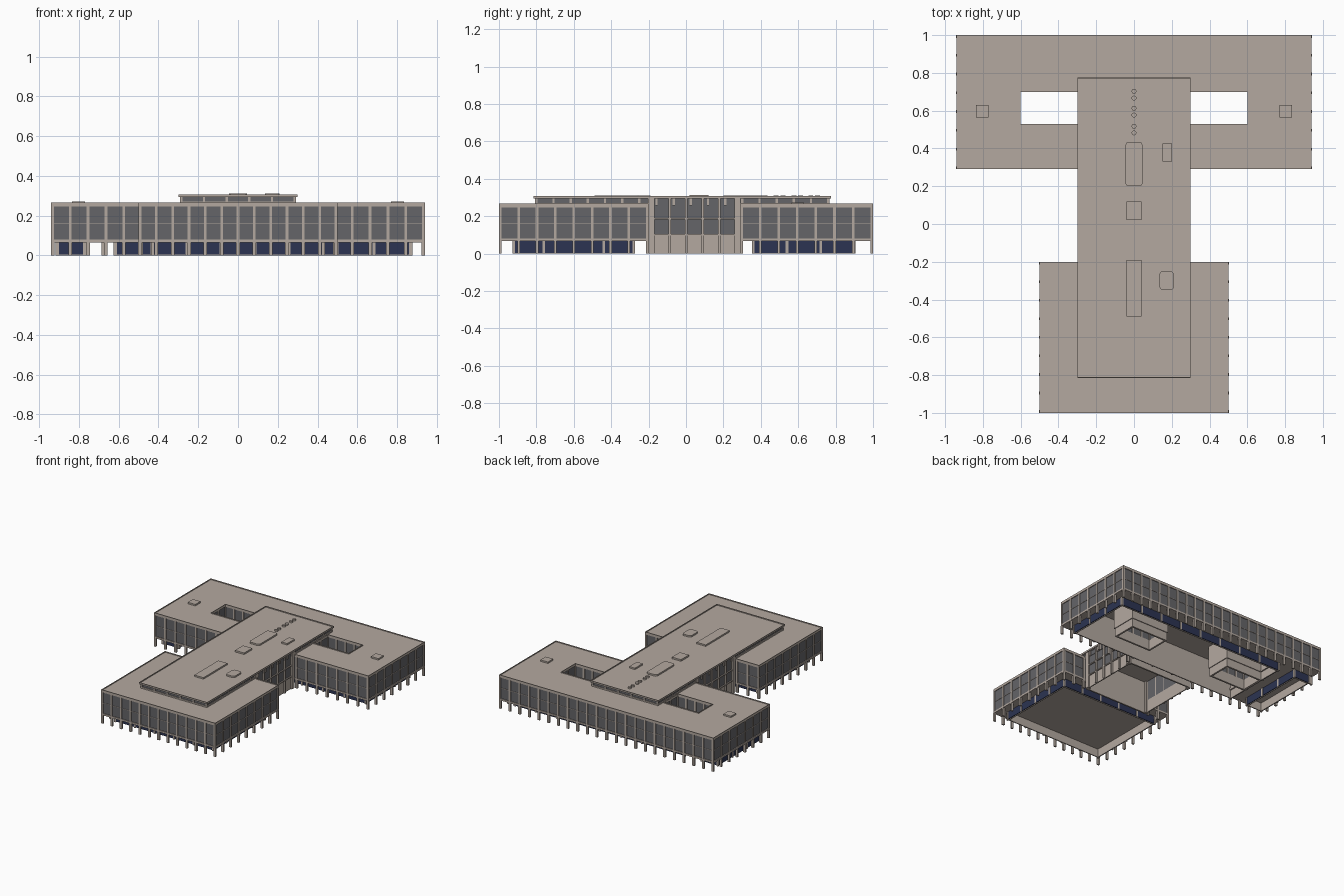
import bpy, bmesh, math
from mathutils import Matrix

if "Cube" in bpy.data.objects:
    bpy.data.objects.remove(bpy.data.objects["Cube"])

def material(name, rgb):
    m = bpy.data.materials.new(name)
    m.diffuse_color = (*rgb, 1)
    m.use_nodes = True
    m.node_tree.nodes["Principled BSDF"].inputs["Base Color"].default_value = m.diffuse_color
    return m

TAN = material("warm_stone", (0.455, 0.395, 0.35))
GLASS = material("grey_glass", (0.13, 0.13, 0.14))
NAVY = material("navy_glass", (0.025, 0.034, 0.085))

def finish(bm, name, mats):
    me = bpy.data.meshes.new(name)
    bm.to_mesh(me)
    bm.free()
    for m in mats:
        me.materials.append(m)
    ob = bpy.data.objects.new(name, me)
    bpy.context.collection.objects.link(ob)
    return ob

def boxes(name, items, mat, round_corners=0):
    """One object from boxes given as x0, x1, y0, y1, z0, z1."""
    bm = bmesh.new()
    for x0, x1, y0, y1, z0, z1 in items:
        m = Matrix.Translation(((x0+x1)/2, (y0+y1)/2, (z0+z1)/2)) @ Matrix.Diagonal((x1-x0, y1-y0, z1-z0, 1))
        bmesh.ops.create_cube(bm, size=1, matrix=m)
    if round_corners:
        up = [e for e in bm.edges if abs(e.verts[0].co.z - e.verts[1].co.z) > 1e-4]
        bmesh.ops.bevel(bm, geom=up, offset=round_corners, segments=3, profile=0.5, affect='EDGES')
    return finish(bm, name, [mat])

def plan_solid(name, xs, ys, filled, z0, z1, mats, indoors=lambda x, y: False):
    """Extruded floor plan on a grid of cells; outdoor side faces take the last material."""
    bm = bmesh.new()
    for i in range(len(xs) - 1):
        for j in range(len(ys) - 1):
            if filled((xs[i]+xs[i+1])/2, (ys[j]+ys[j+1])/2):
                bm.faces.new([bm.verts.new((x, y, z0)) for x, y in (
                    (xs[i], ys[j]), (xs[i+1], ys[j]), (xs[i+1], ys[j+1]), (xs[i], ys[j+1]))])
    bmesh.ops.remove_doubles(bm, verts=bm.verts[:], dist=1e-5)
    r = bmesh.ops.extrude_face_region(bm, geom=bm.faces[:], use_keep_orig=True)
    for v in r['geom']:
        if isinstance(v, bmesh.types.BMVert):
            v.co.z = z1
    bmesh.ops.recalc_face_normals(bm, faces=bm.faces[:])
    for f in bm.faces:
        c = f.calc_center_median() + f.normal * .004
        if abs(f.normal.z) < 0.5 and not indoors(c.x, c.y):
            f.material_index = len(mats) - 1
    bmesh.ops.dissolve_limit(bm, angle_limit=0.01, verts=bm.verts[:], edges=bm.edges[:],
                             delimit={'MATERIAL'})
    bmesh.ops.recalc_face_normals(bm, faces=bm.faces[:])
    return finish(bm, name, mats)

def near_court(x, y, pad):
    return .53-pad < y < .7+pad and .3-pad < abs(x) < .6+pad

def hall(x, y):
    """Double-height room of the back wing, wrapped around both courtyards."""
    return -.606 < x < .86 and .37 < y < .89 and not near_court(x, y, .02)

def wing(name, z0, z1, d, mats, back, hollow=False):
    if back:
        xs = [-.94+d, -.6-d, -.3+d, -.28, .28, .3-d, .6+d, .62, .86, .94-d]
        ys = [.29+d, .37, .51, .53-d, .70+d, .72, .89, 1-d]
        plan_solid(name, xs, ys, lambda x, y: not near_court(x, y, d) and not (hollow and hall(x, y)),
                   z0, z1, mats, hall)
    else:
        plan_solid(name, [-.5+d, .5-d], [-1+d, -.2-d], lambda x, y: True, z0, z1, mats)

# Upper storeys: soffit band, recessed glass core, roof band
SOFFIT, SILL, HEAD, DECK, ROOF = .066, .08, .247, .260, .267
for label, back in (("back_wing", True), ("front_wing", False)):
    wing(label + "_floor_slab", SOFFIT, SILL, 0, [TAN], back, True)
    wing(label + "_glazed_core", SILL, HEAD, .006, [TAN, GLASS], back, True)
    wing(label + "_roof_slab", HEAD, DECK, 0, [TAN], back)

def along(x0, y0, x1, y1, n):
    return [(x0+(x1-x0)*i/n, y0+(y1-y0)*i/n) for i in range(n+1)]

def rail(x0, y0, x1, y1, w, za, zb):
    return (min(x0, x1)-w, max(x0, x1)+w, min(y0, y1)-w, max(y0, y1)+w, za, zb)

def facade_runs(e):
    """Outer wall lines and courtyard lines, e inside the slab edge: start, end, bays."""
    outer = [(-.94+e, 1-e, .94-e, 1-e, 22), (-.5+e, -1+e, .5-e, -1+e, 12)]
    courts = []
    for s in (-1, 1):
        outer += [(s*(.94-e), .29+e, s*(.94-e), 1-e, 7),
                  (s*(.5-e), -1+e, s*(.5-e), -.2-e, 8),
                  (s*(.30+e), -.2-e, s*(.5-e), -.2-e, 2),
                  (s*(.30+e), .29+e, s*(.94-e), .29+e, 7)]
        a, b = s*(.3-e), s*(.6+e)
        courts += [(a, .53-e, b, .53-e, 4), (a, .7+e, b, .7+e, 4),
                   (a, .53-e, a, .7+e, 2), (b, .53-e, b, .7+e, 2)]
    return outer, courts

runs, courts = facade_runs(.007)
mullions, transoms, columns = [], [], []
for r in runs + courts:
    for x, y in along(*r):
        mullions.append((x-.007, x+.007, y-.007, y+.007, SILL, HEAD))
        if r in runs:
            columns.append((x-.009, x+.009, y-.007, y+.007, 0, SOFFIT))
    transoms.append(rail(*r[:4], .004, .160, .164))
boxes("window_mullions", mullions, TAN)
boxes("window_transoms", transoms, TAN)
boxes("ground_columns", columns, TAN)
rim_outer, rim_courts = facade_runs(.002)
boxes("wing_parapets", [rail(*r[:4], .002, DECK-.002, ROOF) for r in rim_outer + rim_courts], TAN)

# Ground floor rooms: hollow stone lining, navy glazing between outside posts
glaze, lining, posts = [], [], []
for x0, x1, y0, y1 in ((-.91, -.77, .36, .90), (-.62, .87, .36, .90), (-.43, .43, -.92, -.28)):
    for a, b, c, d, axis, sign in ((x0, y0, x1, y0, 1, 1), (x0, y1, x1, y1, 1, -1),
                                   (x0, y0, x0, y1, 0, 1), (x1, y0, x1, y1, 0, -1)):
        ox, oy = (0, sign*.007) if axis else (sign*.007, 0)
        glaze.append(rail(a, b, c, d, .003, .004, SOFFIT))
        lining.append(rail(a+ox, b+oy, c+ox, d+oy, .003, 0, SOFFIT))
        n = max(1, round(math.hypot(c-a, d-b) / .18))
        posts += [(x-.007, x+.007, y-.007, y+.007, 0, SOFFIT) for x, y in along(a, b, c, d, n)]
boxes("ground_floor_glazing", glaze, NAVY)
boxes("ground_floor_lining", lining, TAN)
boxes("ground_floor_posts", posts, TAN)
boxes("courtyard_ground_walls", [rail(*c[:4], .007, 0, SOFFIT) for c in courts], TAN)

# Link between the wings: stone base panels, tall glazing, piers
panels, panes, frames = [], [], []
for s in (-1, 1):
    x = s*.278
    panels.append(rail(x, -.2, x, .29, .004, 0, .10))
    panes.append(rail(x, -.2, x, .29, .003, .10, .296))
    for px, py in along(s*.284, -.175, s*.284, .265, 5):
        frames.append((px-.009, px+.009, py-.007, py+.007, 0, .296))
    for y in (-.19, .28):
        frames.append((x-.015, x+.015, y-.012, y+.012, 0, .296))
    for z in (.10, .186):
        frames.append(rail(s*.283, -.2, s*.283, .29, .007, z-.004, z+.004))
for y in (-.202, .292):
    panels.append((-.28, .28, y-.006, y+.006, 0, .264))
boxes("link_base_panels", panels, TAN)
boxes("link_glazing", panes, GLASS)
boxes("link_frames", frames, TAN)

# Raised clerestory roof running over both wings, with a low parapet
T = .299
plan_solid("clerestory_core", [-.284, .284], [-.799, .759], lambda x, y: True, .258, .295, [TAN, GLASS])
boxes("clerestory_roof", [(-.3, .3, -.815, .775, .294, T)], TAN)
P = .298
boxes("clerestory_parapet", [rail(*r, .002, T-.003, .307) for r in (
    (-P, -.813, P, -.813), (-P, .773, P, .773), (-P, -.813, -P, .773), (P, -.813, P, .773))], TAN)
bars, X, Y0, Y1 = [], .285, -.80, .76
for r in ((-X, Y0, X, Y0, 5), (-X, Y1, X, Y1, 5), (-X, Y0, -X, Y1, 17), (X, Y0, X, Y1, 17)):
    bars += [(x-.006, x+.006, y-.006, y+.006, .258, .295) for x, y in along(*r)]
    if r[4] == 5:
        bars.append(rail(*r[:4], .005, .258, .271))
for s in (-1, 1):
    for y0, y1 in ((Y0, -.2), (.29, Y1)):
        bars.append(rail(s*X, y0, s*X, y1, .005, .258, .271))
boxes("clerestory_frames", bars, TAN)

# Rooftop units
B = T - .002
boxes("roof_hatches", [(-.04, .04, .02, .12, B, .312), (-.04, .04, -.49, -.19, B, .311),
                       (.15, .20, .33, .425, B, .311)], TAN)
boxes("rounded_skylights", [(-.045, .045, .20, .435, B, .311), (.135, .21, -.35, -.25, B, .311)], TAN, .018)
boxes("wing_roof_hatches", [(s*.803-.033, s*.803+.033, .565, .63, .257, .272) for s in (-1, 1)], TAN)
bm = bmesh.new()
for y in (.50, .595, .685):
    for dy in (-.018, .018):
        bmesh.ops.create_cone(bm, cap_ends=True, segments=12, radius1=.013, radius2=.013, depth=.013,
                              matrix=Matrix.Translation((0, y+dy, .3045)))
finish(bm, "roof_fans", [TAN])
